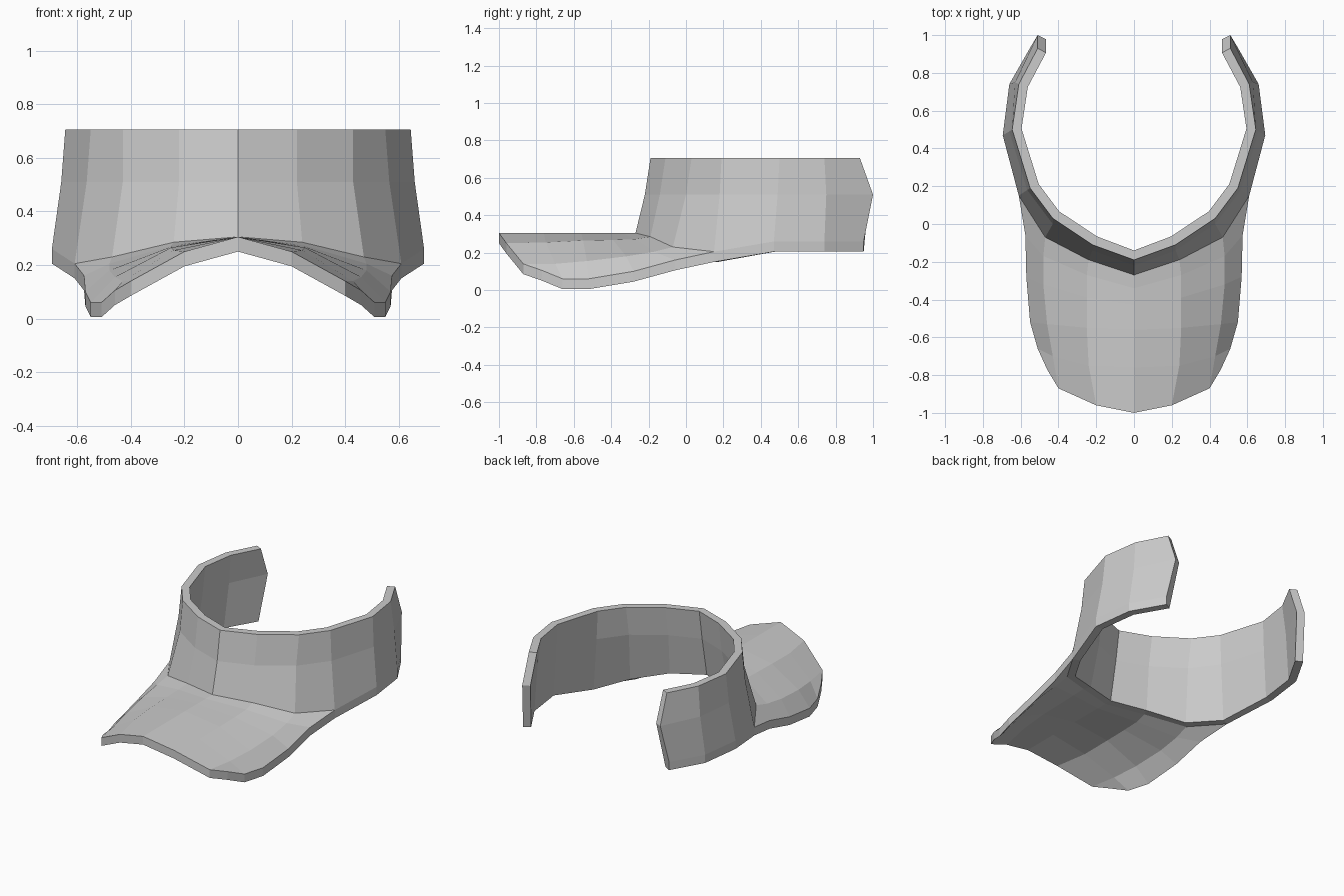
import bpy
import bmesh
from mathutils import Vector

old = bpy.data.objects.get("Cube")
if old:
    bpy.data.objects.remove(old)

THICK = 0.05   # wall thickness of the head band
DROP = Vector((0, 0, -0.055))   # thickness of the brim and lower lip

# One colour for the whole sun visor
grey = bpy.data.materials.new("light grey")
grey.use_nodes = True
grey.diffuse_color = (0.6, 0.6, 0.6, 1)
grey.node_tree.nodes["Principled BSDF"].inputs["Base Color"].default_value = (0.6, 0.6, 0.6, 1)

# Left half of the band's outer wall, from the centre front to the back tip
band_top = [(x, y, 0.705) for x, y in [
    (0, -.19), (.22, -.11), (.43, .03), (.55, .19), (.645, .5), (.61, .74), (.51, .93)]]
band_middle = [(x, y, 0.51) for x, y in [
    (0, -.22), (.22, -.14), (.43, 0), (.565, .18), (.66, .49), (.63, .75), (.51, 1)]]
band_base = [(0, -.27, .305), (.24, -.19, .285), (.47, -.07, .23), (.61, .15, .205),
             (.695, .47, .26), (.66, .74, .26), (.54, .95, .26)]

# Left half of the brim's upper surface, each row from the centre to the side
brim_rows = [
    band_base[:4],
    [(0, -.34, .305), (.25, -.27, .272), (.48, -.17, .205), (.575, -.06, .16)],
    [(0, -.43, .305), (.25, -.39, .268), (.48, -.32, .18), (.57, -.28, .1)],
    [(0, -.56, .305), (.25, -.55, .265), (.46, -.53, .155), (.55, -.52, .06)],
    [(0, -.76, .305), (.24, -.75, .255), (.43, -.7, .14), (.51, -.66, .06)],
    [(0, -1, .305), (.2, -.96, .25), (.4, -.87, .14), (.46, -.77, .105)],
]


def lowered(row):
    return [Vector(p) + DROP for p in row]


def inset(row):
    """Move a row of wall points inwards by the wall thickness."""
    points = [Vector(p) for p in row]
    result = []
    for i, p in enumerate(points):
        before = points[max(i - 1, 0)]
        after = points[min(i + 1, len(points) - 1)]
        along = (after - before).normalized()
        inward = Vector((-along.y, along.x, 0)).normalized()
        if i == 0:
            inward = Vector((0, 1, 0))
        result.append(p + inward * THICK)
    return result


def add_rows(bm, rows):
    return [[bm.verts.new(p) for p in row] for row in rows]


def skin(bm, first, second, start=0):
    """Join two rows of vertices with quads."""
    for i in range(start, len(first) - 1):
        bm.faces.new((first[i], first[i + 1], second[i + 1], second[i]))


def finish(bm, name):
    bmesh.ops.recalc_face_normals(bm, faces=bm.faces)
    mesh = bpy.data.meshes.new(name)
    bm.to_mesh(mesh)
    bm.free()
    mesh.materials.append(grey)
    obj = bpy.data.objects.new(name, mesh)
    bpy.context.collection.objects.link(obj)
    mirror = obj.modifiers.new("mirror", "MIRROR")
    mirror.use_axis[0] = True
    mirror.use_clip = True


# Head band: outer wall, chamfered lower lip, inner wall and back tip
bm = bmesh.new()
band_low = lowered(band_base)
outer = [band_top, band_middle, band_base, band_low]
inner = [inset(row) for row in (band_low, band_middle, band_top)]
loops = add_rows(bm, outer + inner)
for i, loop in enumerate(loops):
    following = loops[(i + 1) % len(loops)]
    joins_brim = i == 2   # the brim closes the front part of the lip
    skin(bm, loop, following, start=3 if joins_brim else 0)
top, middle, base, low, in_low, in_middle, in_top = [loop[-1] for loop in loops]
bm.faces.new((top, middle, in_middle, in_top))
bm.faces.new((middle, base, low, in_low, in_middle))
finish(bm, "head_band")

# Brim: curved upper and lower surfaces with a rim around the open edge
bm = bmesh.new()
upper = add_rows(bm, brim_rows)
lower = add_rows(bm, [lowered(row) for row in brim_rows])
for surface in (upper, lower):
    for near, far in zip(surface, surface[1:]):
        skin(bm, near, far)
skin(bm, upper[-1], lower[-1])
skin(bm, [row[-1] for row in upper], [row[-1] for row in lower])
finish(bm, "brim")
